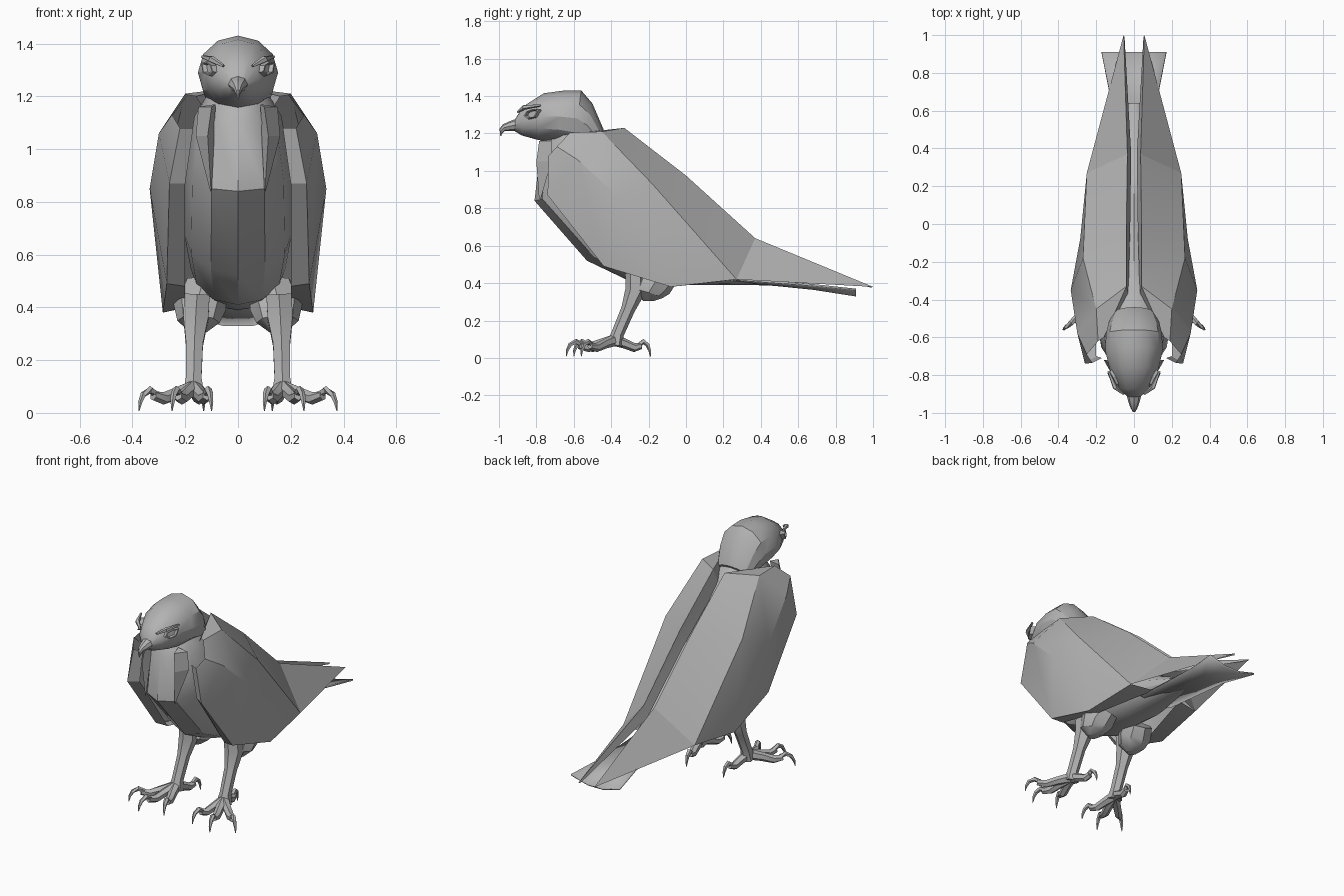
import bpy, math
from mathutils import Vector

cube = bpy.data.objects.get("Cube")
if cube:
    bpy.data.objects.remove(cube)

grey = bpy.data.materials.new("plain_grey")
grey.use_nodes = True
COLOUR = (0.45, 0.45, 0.45, 1)
grey.diffuse_color = COLOUR
grey.node_tree.nodes["Principled BSDF"].inputs["Base Color"].default_value = COLOUR


def finish(name, verts, faces, angle=30, mirror=False):
    """Turn points and faces into a shaded, optionally mirrored part."""
    import bmesh
    mesh = bpy.data.meshes.new(name)
    mesh.from_pydata([tuple(v) for v in verts], [], faces)
    bm = bmesh.new()
    bm.from_mesh(mesh)
    bmesh.ops.remove_doubles(bm, verts=bm.verts, dist=0.0005)
    bmesh.ops.recalc_face_normals(bm, faces=bm.faces)
    bm.to_mesh(mesh)
    bm.free()
    obj = bpy.data.objects.new(name, mesh)
    bpy.context.collection.objects.link(obj)
    mesh.materials.append(grey)
    if mirror:
        mod = obj.modifiers.new("mirror", 'MIRROR')
        mod.use_mirror_merge = False
    bpy.ops.object.select_all(action='DESELECT')
    obj.select_set(True)
    bpy.context.view_layer.objects.active = obj
    bpy.ops.object.shade_smooth_by_angle(angle=math.radians(angle))
    return obj


def loft(name, rings, angle=30, mirror=False):
    """Skin a list of closed rings and cap both ends."""
    n = len(rings[0])
    verts = [v for ring in rings for v in ring]
    faces = [(r * n + i, r * n + (i + 1) % n, (r + 1) * n + (i + 1) % n, (r + 1) * n + i)
             for r in range(len(rings) - 1) for i in range(n)]
    faces += [tuple(reversed(range(n))), tuple(range(len(verts) - n, len(verts)))]
    return finish(name, verts, faces, angle, mirror)


def sheet(name, rows, angle=20, mirror=False):
    """Skin an open grid of points."""
    n = len(rows[0])
    verts = [v for row in rows for v in row]
    faces = [(r * n + i, r * n + i + 1, (r + 1) * n + i + 1, (r + 1) * n + i)
             for r in range(len(rows) - 1) for i in range(n - 1)]
    return finish(name, verts, faces, angle, mirror)


def spine_rings(sections, sides=12):
    """Oval rings between a lower (y, z) and an upper (y, z) outline point."""
    rings = []
    for low, high, half_width in sections:
        a, b = Vector((0, *low)), Vector((0, *high))
        mid, up = (a + b) / 2, (b - a) / 2
        turns = [2 * math.pi * i / sides for i in range(sides)]
        rings.append([mid - up * math.cos(t) + Vector((half_width * math.sin(t), 0, 0))
                      for t in turns])
    return rings


def tube(name, path, radii, sides=6, angle=30):
    """Mirrored tapering limb through a path of points."""
    pts = [Vector(p) for p in path]
    rings = []
    for i, p in enumerate(pts):
        along = (pts[min(i + 1, len(pts) - 1)] - pts[max(i - 1, 0)]).normalized()
        ref = Vector((1, 0, 0)) if abs(along.x) < 0.8 else Vector((0, 1, 0))
        u = along.cross(ref).normalized()
        v = along.cross(u)
        rings.append([p + (u * math.cos(t) + v * math.sin(t)) * radii[i]
                      for t in (2 * math.pi * k / sides for k in range(sides))])
    return loft(name, rings, angle, True)


# Body, from neck to tail root
loft("body", spine_rings([
    ((-0.72, 1.19), (-0.45, 1.21), 0.12),
    ((-0.78, 1.10), (-0.36, 1.15), 0.165),
    ((-0.81, 0.84), (-0.18, 0.99), 0.20),
    ((-0.53, 0.52), (0.00, 0.85), 0.205),
    ((-0.30, 0.41), (0.14, 0.69), 0.18),
    ((0.00, 0.39), (0.28, 0.56), 0.14),
    ((0.35, 0.39), (0.42, 0.49), 0.08),
    ((0.62, 0.38), (0.64, 0.42), 0.04)]))

# Head and hooked beak
loft("head", spine_rings([
    ((-0.92, 1.215), (-0.915, 1.275), 0.03),
    ((-0.88, 1.19), (-0.87, 1.345), 0.08),
    ((-0.79, 1.165), (-0.76, 1.415), 0.128),
    ((-0.69, 1.15), (-0.65, 1.43), 0.152),
    ((-0.60, 1.13), (-0.56, 1.43), 0.148),
    ((-0.55, 1.12), (-0.50, 1.36), 0.135),
    ((-0.50, 1.12), (-0.44, 1.22), 0.11)]))
loft("beak", spine_rings([
    ((-0.89, 1.215), (-0.89, 1.285), 0.042),
    ((-0.94, 1.213), (-0.945, 1.265), 0.03),
    ((-0.97, 1.212), (-0.98, 1.248), 0.018),
    ((-0.982, 1.20), (-0.997, 1.225), 0.009),
    ((-0.988, 1.187), (-0.993, 1.188), 0.002)], 8))

# Slanted eyes: a raised rim, a sunken ring and a flat eye face
outline = [(-0.045, -0.012), (-0.02, -0.028), (0.025, -0.018),
           (0.045, 0.022), (0.01, 0.026), (-0.03, 0.012)]
centre = Vector((0.112, -0.825, 1.305))
out = Vector((0.85, -0.52, 0.1)).normalized()
back = Vector((0.52, 0.85, 0)).normalized()
up = out.cross(back)
up = up if up.z > 0 else -up
loft("eye", [[centre + back * a * s + up * b * s + out * d for a, b in outline]
             for s, d in ((1.1, -0.03), (1, 0.008), (0.8, 0.008), (0.65, -0.008))], 15, True)
brow = [(0.055, -0.90, 1.315), (0.10, -0.865, 1.34), (0.135, -0.78, 1.35)]
tube("brow", brow, [0.006, 0.014, 0.006], 5)

# Folded wings: rows run from the inner back edge round to the inner front edge
tip, hip, low = (0.055, 1.0, 0.38), (0.25, 0.27, 0.42), (0.285, -0.08, 0.38)
sheet("wing", [
    [(0.11, -0.58, 1.12), (0.03, -0.37, 1.13), (0.02, 0, 0.87), (0.015, 0.37, 0.56), (0.05, 0.99, 0.375)],
    [(0.16, -0.60, 1.20), (0.04, -0.33, 1.23), (0.04, 0, 0.975), (0.035, 0.37, 0.64), tip],
    [(0.19, -0.62, 1.205), (0.20, -0.45, 1.21), (0.27, -0.18, 0.93), hip, tip],
    [(0.25, -0.69, 1.13), (0.30, -0.58, 1.06), (0.335, -0.35, 0.85), low, hip],
    [(0.22, -0.735, 1.08), (0.26, -0.74, 0.87), (0.27, -0.44, 0.49), low, hip],
    [(0.17, -0.71, 1.08), (0.20, -0.70, 0.87), (0.20, -0.42, 0.48), (0.20, -0.08, 0.40), (0.10, 0.30, 0.42)],
], 20, True)

# Breast feather wedges beside the throat
loft("breast_feather", [
    [(0.085, -0.72, 1.17), (0.10, -0.785, 1.16), (0.15, -0.72, 1.16)],
    [(0.09, -0.75, 1.05), (0.115, -0.80, 1.05), (0.16, -0.72, 1.05)],
    [(0.10, -0.78, 0.84), (0.102, -0.785, 0.84), (0.105, -0.78, 0.84)]], 10, True)

# Tail fan, creased along the middle
tail = sheet("tail", [
    [(s * w, y, z + abs(s) * rise) for s in (-1, -0.3, 0.3, 1)]
    for y, w, z, rise in ((0.2, 0.11, 0.42, 0.01), (0.68, 0.125, 0.365, 0.03), (0.91, 0.17, 0.325, 0.045))])
tail.modifiers.new("thickness", 'SOLIDIFY').thickness = 0.01

# Thighs and shanks
tube("thigh", [(0.13, -0.12, 0.46), (0.145, -0.17, 0.40), (0.15, -0.20, 0.345), (0.15, -0.20, 0.305)],
     [0.09, 0.10, 0.08, 0.03], 8)
tube("shank", [(0.155, -0.27, 0.45), (0.16, -0.27, 0.36), (0.165, -0.31, 0.26), (0.168, -0.365, 0.13), (0.168, -0.38, 0.07)],
     [0.055, 0.055, 0.037, 0.034, 0.045], 6)

# Toes with curved claws, spread from the ankle
ankle = Vector((0.168, -0.38, 0))
for label, x, y in (("inner", 0.10, -0.60), ("middle", 0.25, -0.64),
                    ("outer", 0.375, -0.56), ("hind", 0.13, -0.19)):
    reach = Vector((x, y, 0)) - ankle
    steps = ((0, 0.095), (0.3, 0.075), (0.55, 0.055), (0.74, 0.065))
    tube(label + "_toe", [ankle + reach * t + Vector((0, 0, z)) for t, z in steps],
         [0.032, 0.026, 0.024, 0.018], 6)
    hook = ((0.68, 0.07), (0.80, 0.088), (0.92, 0.07), (0.98, 0.04), (1.0, 0.008))
    tube(label + "_claw", [ankle + reach * t + Vector((0, 0, z)) for t, z in hook],
         [0.014, 0.015, 0.012, 0.008, 0.002], 5)
